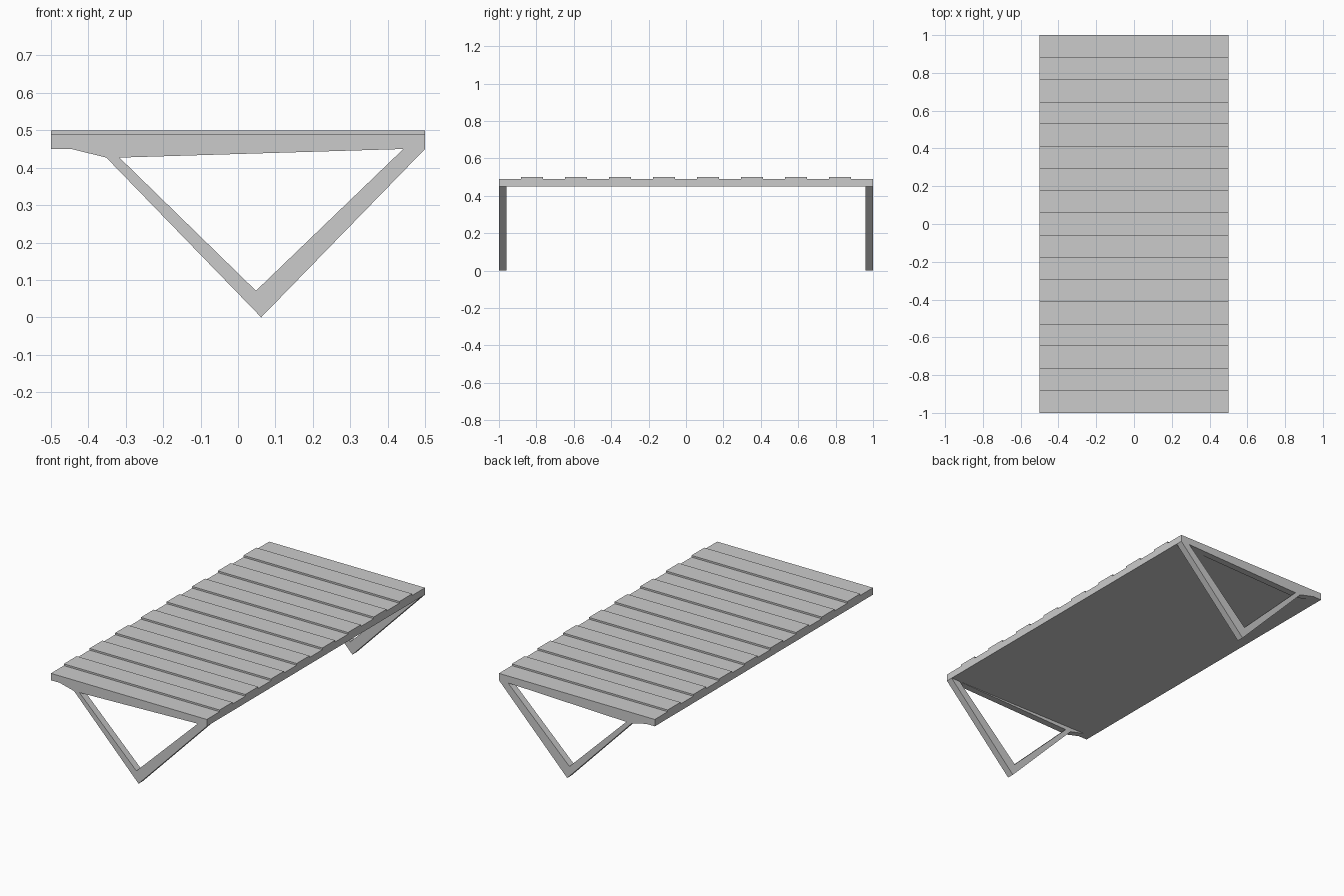
import bpy
import bmesh

if "Cube" in bpy.data.objects:
    bpy.data.objects.remove(bpy.data.objects["Cube"])


def extrude_profile(name, points, faces, offset):
    """Make a solid by extruding flat profile faces along an offset."""
    bm = bmesh.new()
    verts = [bm.verts.new(p) for p in points]
    profile = [bm.faces.new([verts[i] for i in f]) for f in faces]
    result = bmesh.ops.extrude_face_region(bm, geom=profile, use_keep_orig=True)
    moved = [v for v in result["geom"] if isinstance(v, bmesh.types.BMVert)]
    bmesh.ops.translate(bm, verts=moved, vec=offset)
    bmesh.ops.recalc_face_normals(bm, faces=bm.faces)
    mesh = bpy.data.meshes.new(name)
    bm.to_mesh(mesh)
    bm.free()
    obj = bpy.data.objects.new(name, mesh)
    bpy.context.collection.objects.link(obj)
    return obj


# Deck: 17 equal strips, every second one raised
STRIPS = 17
outline = [(-0.5, 1, 0.45), (-0.5, -1, 0.45), (-0.5, -1, 0.49)]
for i in range(1, STRIPS):
    y = -1 + 2 * i / STRIPS
    low_high = (0.49, 0.50) if i % 2 else (0.50, 0.49)
    outline += [(-0.5, y, z) for z in low_high]
outline.append((-0.5, 1, 0.49))
extrude_profile("slatted_deck", outline, [range(len(outline))], (1, 0, 0))

# Triangular brackets: outer corners first, then the opening's corners
outer = [(-0.445, 0.45), (-0.352, 0.427), (0.062, 0.0), (0.5, 0.45)]
inner = [(-0.317, 0.427), (0.442, 0.45), (0.048, 0.071)]
bracket = extrude_profile(
    "end_brackets",
    [(x, -1, z) for x, z in outer + inner],
    [(0, 1, 4, 5), (1, 2, 6, 4), (2, 3, 5, 6)],
    (0, 0.04, 0),
)
mirror = bracket.modifiers.new("mirror_to_back", 'MIRROR')
mirror.use_axis = (False, True, False)
